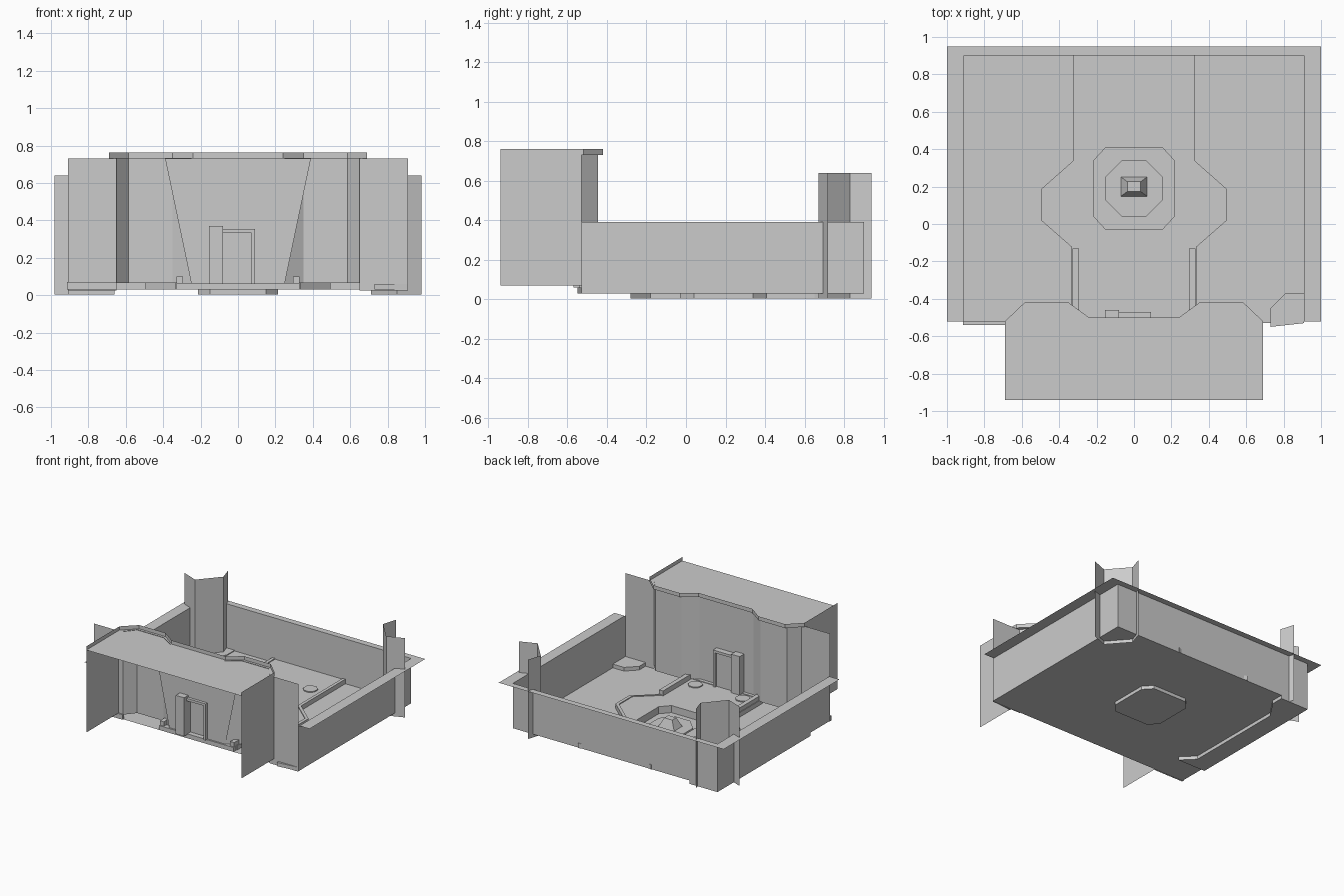
import bpy, bmesh, math

cube = bpy.data.objects.get("Cube")
if cube:
    bpy.data.objects.remove(cube, do_unlink=True)

grey = bpy.data.materials.new("plain grey")
grey.use_nodes = True
colour = (0.6, 0.6, 0.6, 1)
grey.diffuse_color = colour
grey.node_tree.nodes["Principled BSDF"].inputs["Base Color"].default_value = colour


def finish(name, bm):
    mesh = bpy.data.meshes.new(name)
    bm.normal_update()
    bm.to_mesh(mesh)
    bm.free()
    mesh.materials.append(grey)
    obj = bpy.data.objects.new(name, mesh)
    bpy.context.collection.objects.link(obj)
    return obj


def ribbon(name, path, low, high, closed=False):
    """Upright sheet following a plan path."""
    bm = bmesh.new()
    a = [bm.verts.new((x, y, low)) for x, y in path]
    b = [bm.verts.new((x, y, high)) for x, y in path]
    n = len(path)
    for i in range(n if closed else n - 1):
        j = (i + 1) % n
        bm.faces.new((a[i], a[j], b[j], b[i]))
    return finish(name, bm)


def sheet(name, outline, z, hole=None):
    """Level sheet, optionally with a hole."""
    bm = bmesh.new()
    edges = []
    for loop in [outline] + ([hole] if hole else []):
        vs = [bm.verts.new((x, y, z)) for x, y in loop]
        edges += [bm.edges.new((vs[i - 1], vs[i])) for i in range(len(vs))]
    if hole:
        bmesh.ops.triangle_fill(bm, use_beauty=True, edges=edges)
    else:
        bm.faces.new(vs)
    bmesh.ops.recalc_face_normals(bm, faces=bm.faces)
    if bm.faces[:] and sum(f.normal.z for f in bm.faces) < 0:
        bmesh.ops.reverse_faces(bm, faces=bm.faces[:])
    return finish(name, bm)


def prism(name, outline, low, high):
    bm = bmesh.new()
    face = bm.faces.new([bm.verts.new((x, y, low)) for x, y in outline])
    out = bmesh.ops.extrude_face_region(bm, geom=[face])["geom"]
    for v in out:
        if isinstance(v, bmesh.types.BMVert):
            v.co.z = high
    bmesh.ops.recalc_face_normals(bm, faces=bm.faces)
    return finish(name, bm)


def rect(x0, x1, y0, y1):
    return [(x0, y0), (x1, y0), (x1, y1), (x0, y1)]


def ngon(cx, cy, r, n=8):
    return [(cx + r * math.cos((i + .5) * 2 * math.pi / n),
             cy + r * math.sin((i + .5) * 2 * math.pi / n)) for i in range(n)]


def mirrored(half):
    """Closed outline from its +x half, listed front to back."""
    return half + [(-x, y) for x, y in reversed(half)]


# Floor with an eight-sided central pit
pit = mirrored([(.15, -.03), (.215, .04), (.215, .34), (.15, .41)])
sheet("floor", rect(-.91, .91, -.53, .9), .03, pit)
ribbon("pit_wall", pit, .003, .06, True)
sheet("pit_base", pit, .003)
prism("pit_ring", ngon(0, .19, .165), .003, .02)

# Tapered block in the pit
bm = bmesh.new()
bmesh.ops.create_cone(bm, cap_ends=True, segments=4, radius1=.1, radius2=.05, depth=.07)
for v in bm.verts:
    x, y = v.co.x, v.co.y
    v.co.x = (x - y) * .7071
    v.co.y = (x + y) * .52 + .2
    v.co.z += .055
finish("pit_block", bm)

# Raised central walkway, its edge ribs and rails
edge = [(.31, -.5), (.31, -.13), (.47, .01), (.47, .18), (.3, .33), (.3, .9)]
walkway = mirrored(edge)
sheet("walkway", walkway, .06, pit)
ribbon("walkway_side", walkway, .03, .06, True)
for s, side in ((1, "left"), (-1, "right")):
    inner = [(s * x, y) for x, y in edge]
    outer = [(s * (x + .025), y + .008) for x, y in edge]
    prism(side + "_walkway_rib", inner + outer[::-1], .03, .067)
    prism(side + "_front_rail", rect(s * .295, s * .33, -.52, -.13), .03, .1)
    for y in (-.42, .62):
        prism(side + "_floor_stud", ngon(s * .21, y, .055), .05, .068)
prism("front_sill", rect(-.33, .33, -.53, -.49), .03, .065)

# Side floor details
prism("right_floor_step", [(-.91, .9), (-.66, .9), (-.66, .8), (-.76, .65),
                           (-.76, -.18), (-.66, -.28), (-.91, -.28)], .003, .036)
prism("left_corner_step", [(.73, -.55), (.73, -.45), (.81, -.37),
                           (.91, -.37), (.91, -.53)], .03, .06)
prism("right_corner_step", rect(-.915, -.65, -.54, -.52), .03, .07)

# Enclosure walls with an outward flange
ribbon("enclosure_walls", [(.91, -.53), (.91, .9), (-.91, .9), (-.91, -.53)], .03, .39)
sheet("wall_flange", [(.91, -.52), (1, -.52), (1, .95), (-1, .95), (-1, -.52),
                      (-.91, -.52), (-.91, .9), (.91, .9)], .39)

# Folded rear pillars and front wing walls
for s, side in ((1, "left"), (-1, "right")):
    ribbon(side + "_rear_pillar", [(s * x, y) for x, y in
           ((.98, .72), (.85, .67), (.71, .83), (.745, .94))], .003, .64)
    ribbon(side + "_wing_wall", [(s * .65, -.53), (s * .91, -.53)], .025, .73)
    ribbon(side + "_building_side", [(s * .69, -.94), (s * .69, -.53)], .07, .73)

# Front building: roof, raised lip and folded rear wall
half = [(.69, -.94), (.69, -.52), (.585, -.42), (.35, -.42), (.24, -.5)]
roof = mirrored(half)
sheet("roof", roof, .732)
ribbon("roof_lip", roof[:-1] + roof[-1:], .73, .762)
wall = [(.655, -.53), (.585, -.445), (.35, -.445), (.24, -.515)]
door = .09
for s, side in ((1, "left"), (-1, "right")):
    ribbon(side + "_building_rear", [(s * x, y) for x, y in wall], .065, .735)

# Middle wall panel flaring towards the roof, with a doorway
bm = bmesh.new()
pts = ((-.25, .065), (-.08, .065), (-.08, .35), (.08, .35),
       (.08, .065), (.25, .065), (.39, .732), (-.39, .732))
bm.faces.new([bm.verts.new((x, -.517, z)) for x, z in pts])
finish("middle_panel", bm)

# Door and its offset surround
ribbon("door", [(-.08, -.49), (.08, -.49)], .06, .35)
prism("door_post", rect(-.155, -.08, -.57, -.46), .06, .37)
prism("door_head", rect(-.08, .09, -.54, -.47), .335, .355)
prism("door_jamb", rect(.07, .09, -.54, -.47), .06, .35)
